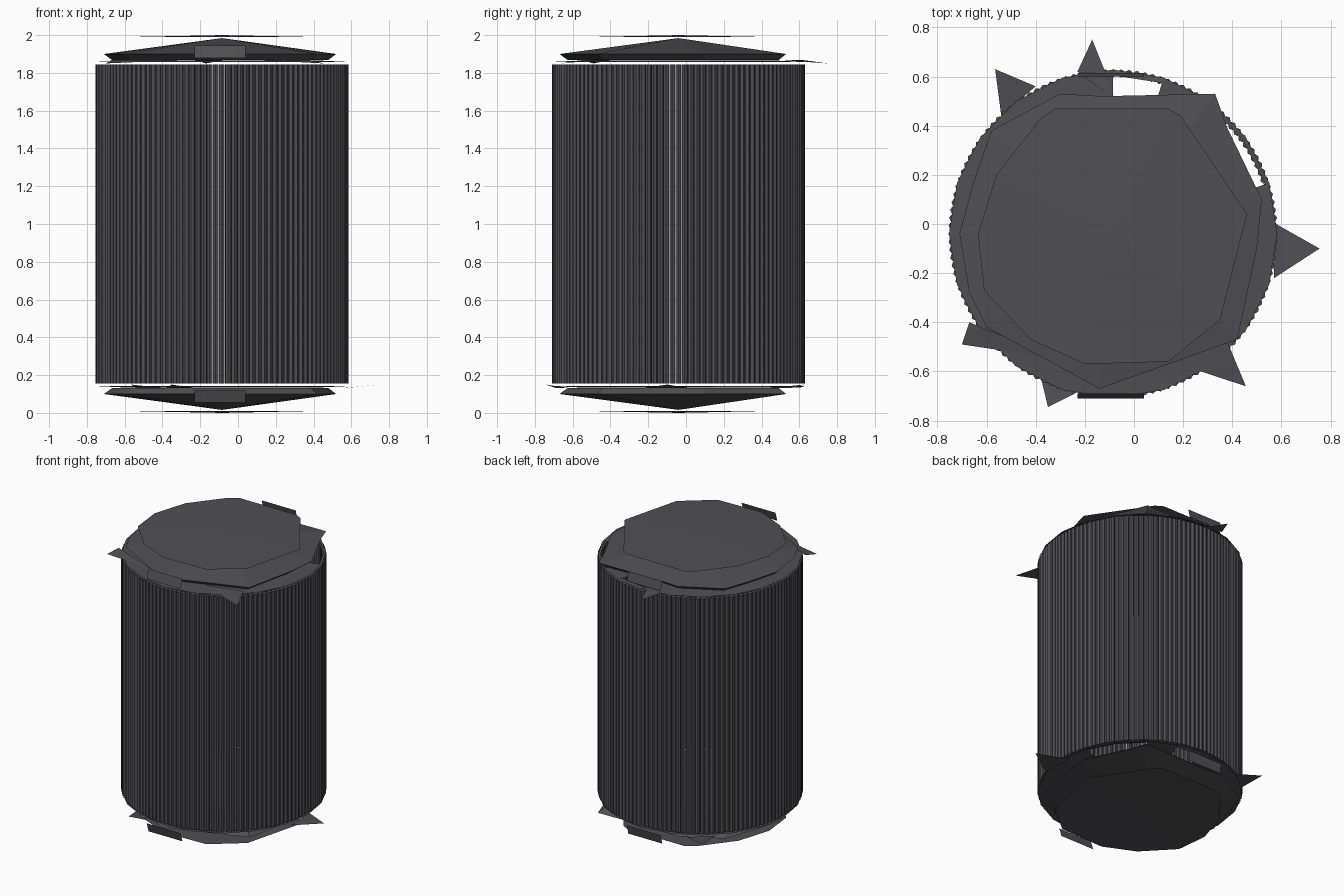
import bpy, bmesh, math
from mathutils import Vector

if "Cube" in bpy.data.objects:
    bpy.data.objects.remove(bpy.data.objects["Cube"])

CX, CY = -0.085, -0.04          # axis of the drum
mat = bpy.data.materials.new("dark grey")
mat.diffuse_color = (0.08, 0.078, 0.085, 1)
mat.use_nodes = True
mat.node_tree.nodes["Principled BSDF"].inputs["Base Color"].default_value = mat.diffuse_color


def finish(name, bm):
    me = bpy.data.meshes.new(name)
    bm.to_mesh(me)
    bm.free()
    me.materials.append(mat)
    ob = bpy.data.objects.new(name, me)
    bpy.context.collection.objects.link(ob)
    return ob


def level(z, bottom):
    return 2 - z if bottom else z


def add_face(bm, pts, bottom):
    """Face at the top end, or its mirror image at the bottom end."""
    vs = [bm.verts.new((x, y, level(z, bottom))) for x, y, z in pts]
    f = bm.faces.new(vs[::-1] if bottom else vs)
    return f


def polar(r, deg):
    a = math.radians(deg)
    return CX + r * math.cos(a), CY + r * math.sin(a)


# wall of thin upright rods
bm = bmesh.new()
RODS, SIDES, RR = 128, 6, 0.0168
for i in range(RODS):
    a = 360 * i / RODS
    x, y = polar(0.6535, a)
    rings = []
    for z in (0.155, 1.845):
        rings.append([bm.verts.new((x + RR * math.cos(math.radians(a + 60 * k)),
                                    y + RR * math.sin(math.radians(a + 60 * k)), z))
                      for k in range(SIDES)])
    lo, hi = rings
    for k in range(SIDES):
        n = (k + 1) % SIDES
        bm.faces.new((lo[k], lo[n], hi[n], hi[k]))
    bm.faces.new(hi)
    bm.faces.new(lo[::-1])
finish("rod_wall", bm)

# outlines of the ragged end covers
DISC = [(0.46, 0.04), (0.19, 0.44), (0.14, 0.47), (-0.32, 0.47), (-0.38, 0.43),
        (-0.56, 0.2), (-0.635, -0.04), (-0.61, -0.27), (-0.42, -0.47),
        (-0.2, -0.57), (0.14, -0.56), (0.35, -0.39)]
RIM = [(0.52, 0.1), (0.38, 0.39), (0.33, 0.53), (-0.13, 0.52), (-0.3, 0.53),
       (-0.58, 0.38), (-0.65, 0.18), (-0.71, -0.04), (-0.67, -0.28),
       (-0.6, -0.42), (-0.14, -0.67), (0.42, -0.47), (0.5, -0.1)]
# stray shards: tip first, then the base corners
TOP_SHARDS = [[(0.455, -0.66), (0.38, -0.48), (0.12, -0.55)],
              [(-0.7, -0.49), (-0.3, -0.55), (-0.67, -0.4)],
              [(-0.17, 0.75), (-0.23, 0.62), (-0.08, 0.51), (-0.11, 0.6)]]
BOTTOM_SHARDS = [[(0.755, -0.1), (0.56, 0.01), (0.57, -0.22)],
                 [(-0.35, -0.745), (-0.24, -0.69), (-0.38, -0.62)],
                 [(-0.565, 0.63), (-0.54, 0.44), (-0.4, 0.56)]]

for bottom, shards in ((False, TOP_SHARDS), (True, BOTTOM_SHARDS)):
    end = "bottom" if bottom else "top"

    # flat end disc
    bm = bmesh.new()
    n = len(DISC)
    for i in range(n):
        p, q = DISC[i], DISC[(i + 1) % n]
        add_face(bm, [(*p, 1.989), (*q, 1.989), (CX, CY, 2.0)], bottom)
    bmesh.ops.remove_doubles(bm, verts=bm.verts, dist=1e-4)
    finish(end + "_disc", bm)

    # shallow cone under the disc, with a skirt tucked in below its rim
    bm = bmesh.new()
    n = len(RIM)

    def tuck(p):
        return (CX + (p[0] - CX) * 0.93, CY + (p[1] - CY) * 0.93, 1.868)

    for i in range(n):
        p, q = RIM[i], RIM[(i + 1) % n]
        add_face(bm, [(*p, 1.9), (*q, 1.9), (CX, CY, 1.984)], bottom)
        add_face(bm, [tuck(p), tuck(q), (*q, 1.9), (*p, 1.9)], bottom)
    bmesh.ops.remove_doubles(bm, verts=bm.verts, dist=1e-4)
    finish(end + "_cone", bm)

    # flat shoulder ring with two openings
    bm = bmesh.new()
    for i in range(20):
        a, b = 18 * i, 18 * (i + 1)
        r_in = 0.645 if i == 4 else 0.5
        if i in (1, 2):
            continue
        add_face(bm, [(*polar(r_in, a), 1.866), (*polar(0.668, a), 1.858),
                      (*polar(0.668, b), 1.858), (*polar(r_in, b), 1.866)], bottom)
    # strip left along the outside of the wide opening
    for a in (18, 36):
        add_face(bm, [(*polar(0.652, a), 1.858), (*polar(0.668, a), 1.858),
                      (*polar(0.668, a + 18), 1.858), (*polar(0.652, a + 18), 1.858)], bottom)
    finish(end + "_shoulder", bm)

    # upright tabs at front and back
    bm = bmesh.new()
    for y0, y1, s in ((-0.71, -0.69, 1), (0.615, 0.6, -1)):
        pts = [(-0.23, y0, 1.88), (0.04, y0, 1.88), (0.04, y1, 1.945), (-0.23, y1, 1.945)]
        add_face(bm, pts[::s], bottom)
    finish(end + "_tabs", bm)

    # pointed shards sticking out past the wall
    bm = bmesh.new()
    for pts in shards:
        add_face(bm, [(*p, 1.85 if k == 0 else 1.868) for k, p in enumerate(pts)], bottom)
    bmesh.ops.recalc_face_normals(bm, faces=bm.faces)
    for f in bm.faces:
        f.normal_update()
        if (f.normal.z > 0) == bottom:
            f.normal_flip()
    finish(end + "_shards", bm)
